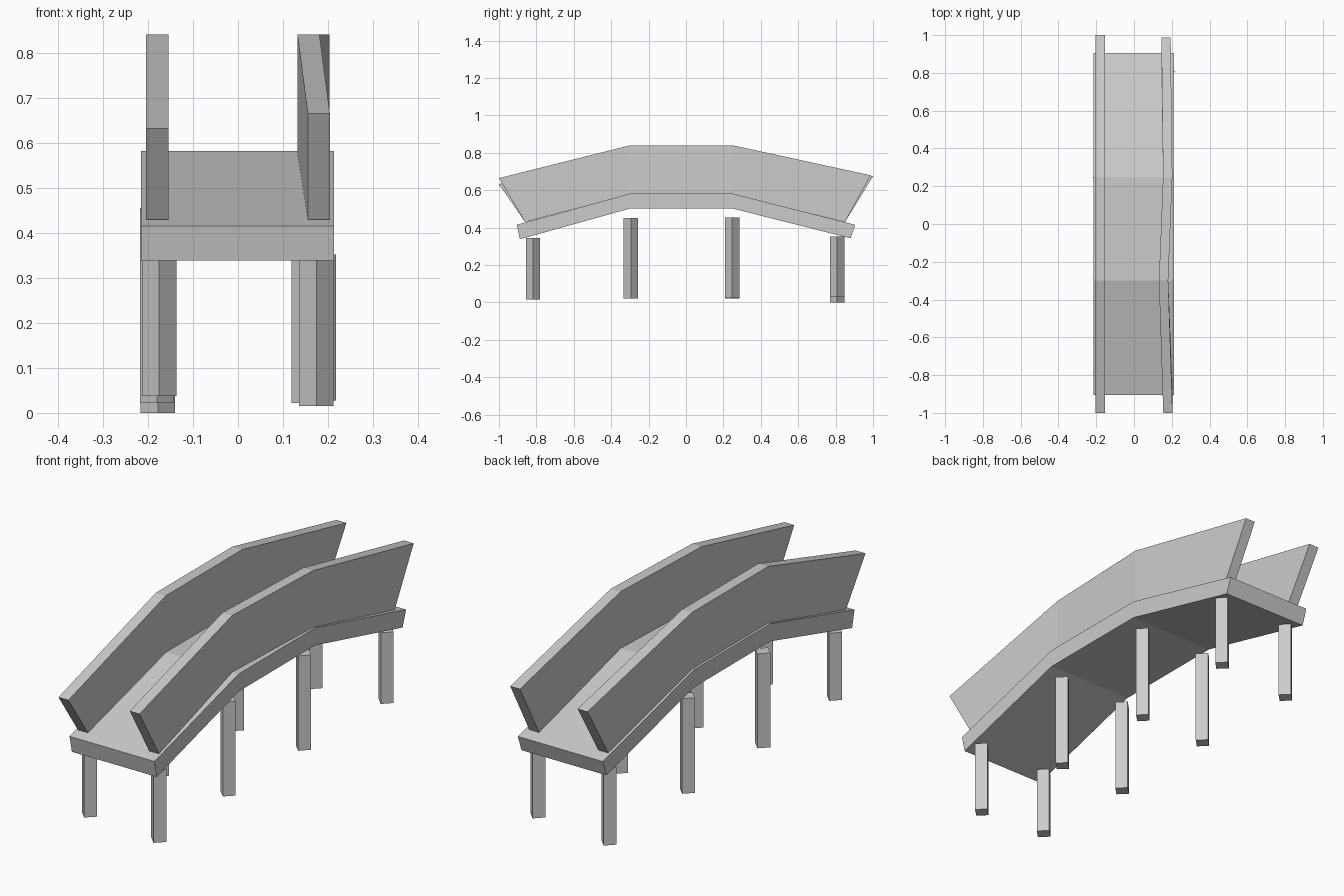
import bpy
import bmesh
from math import pi
from mathutils import Matrix

cube = bpy.data.objects.get("Cube")
if cube:
    bpy.data.objects.remove(cube)

grey = bpy.data.materials.new("plain grey")
grey.use_nodes = True
colour = (0.6, 0.6, 0.6, 1)
grey.diffuse_color = colour
grey.node_tree.nodes["Principled BSDF"].inputs["Base Color"].default_value = colour


def finish(name, bm):
    bmesh.ops.recalc_face_normals(bm, faces=bm.faces)
    mesh = bpy.data.meshes.new(name)
    bm.to_mesh(mesh)
    bm.free()
    mesh.materials.append(grey)
    obj = bpy.data.objects.new(name, mesh)
    bpy.context.collection.objects.link(obj)


def arched_beam(name, top, bottom, sides):
    """Join rectangular sections given by (y, z) top and bottom points and x limits."""
    bm = bmesh.new()
    rings = []
    for (yt, zt), (yb, zb), (x0, x1) in zip(top, bottom, sides):
        corners = [(x0, yb, zb), (x1, yb, zb), (x1, yt, zt), (x0, yt, zt)]
        rings.append([bm.verts.new(c) for c in corners])
    for a, b in zip(rings, rings[1:]):
        for i in range(4):
            j = (i + 1) % 4
            bm.faces.new((a[i], a[j], b[j], b[i]))
    bm.faces.new(rings[0])
    bm.faces.new(rings[-1])
    finish(name, bm)


def post(name, x, y, z0, z1):
    """Square post turned with its corners to the front and sides."""
    bm = bmesh.new()
    place = (Matrix.Translation((x, y, (z0 + z1) / 2)) @ Matrix.Rotation(pi / 4, 4, "Z")
             @ Matrix.Diagonal((0.054, 0.054, z1 - z0, 1)))
    bmesh.ops.create_cube(bm, size=1, matrix=place)
    finish(name, bm)


# Deck
arched_beam("deck",
            [(-0.905, 0.415), (-0.3, 0.582), (0.25, 0.582), (0.905, 0.415)],
            [(-0.888, 0.338), (-0.3, 0.502), (0.25, 0.502), (0.88, 0.343)],
            [(-0.215, 0.213)] * 4)

# Side walls
wall_base = [(-0.86, 0.43), (-0.3, 0.58), (0.25, 0.58), (0.85, 0.43)]
arched_beam("right_wall",
            [(-1, 0.632), (-0.3, 0.84), (0.25, 0.84), (1, 0.675)],
            wall_base, [(-0.204, -0.154)] * 4)
arched_beam("left_wall",
            [(-1, 0.665), (-0.3, 0.84), (0.25, 0.84), (0.987, 0.68)],
            wall_base,
            [(0.155, 0.204), (0.132, 0.181), (0.154, 0.203), (0.145, 0.194)])

# Posts: name, y, top, then x and foot height for each side
rows = [("front", -0.818, 0.345, 0.174, 0.015, -0.175, 0.037),
        ("front_middle", -0.295, 0.452, 0.157, 0.022, -0.18, 0.022),
        ("back_middle", 0.247, 0.455, 0.157, 0.023, -0.18, 0.022),
        ("back", 0.808, 0.352, 0.18, 0.028, -0.178, 0)]
for name, y, top, left_x, left_foot, right_x, right_foot in rows:
    post(name + "_left_post", left_x, y, left_foot, top)
    post(name + "_right_post", right_x, y, right_foot, top)
